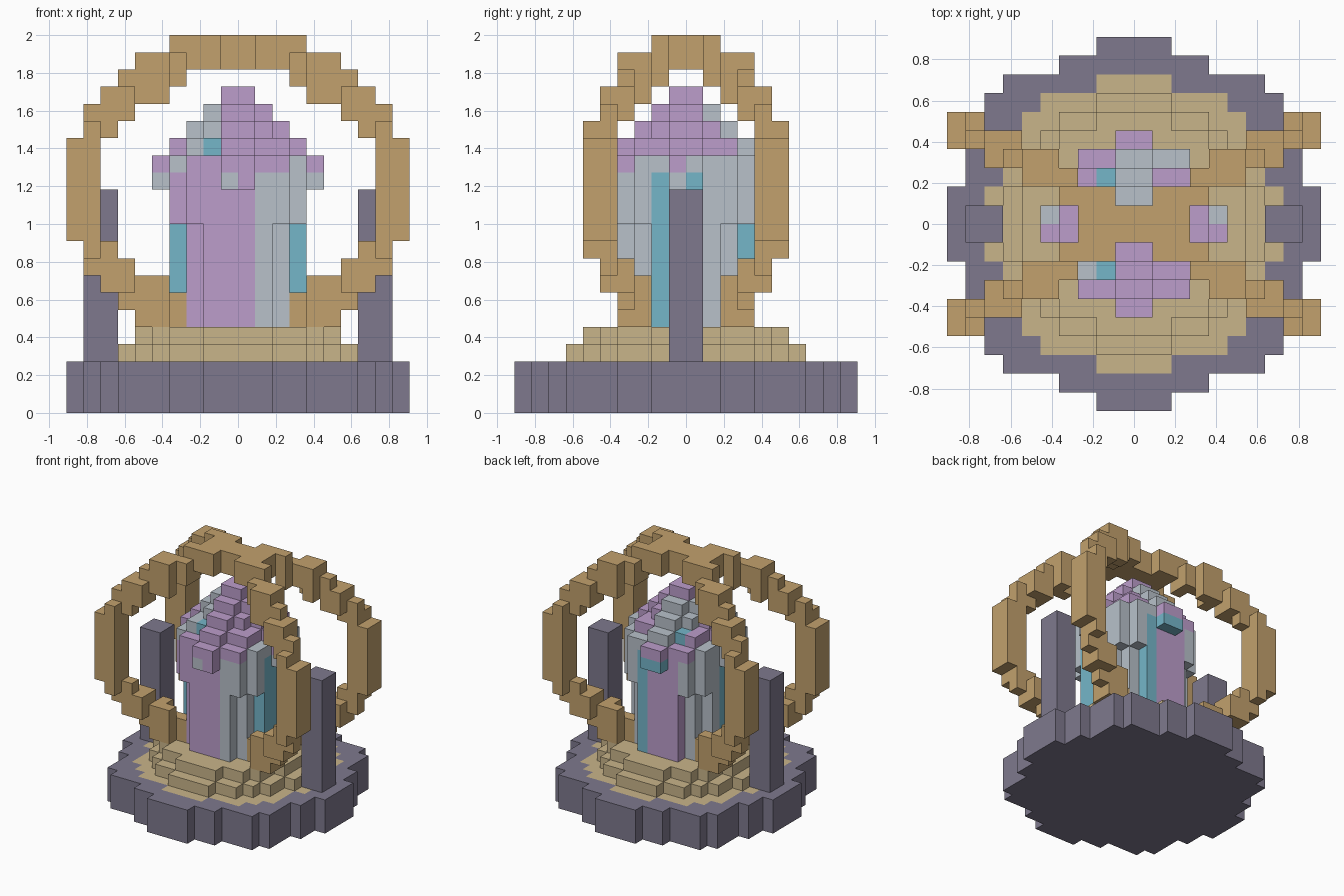
import bpy, bmesh, math
from mathutils import Vector

cube = bpy.data.objects.get("Cube")
if cube:
    bpy.data.objects.remove(cube)

U = 2 / 22  # edge of one block


def material(name, rgb):
    lin = [((c / 255 + 0.055) / 1.055) ** 2.4 for c in rgb] + [1]
    m = bpy.data.materials.new(name)
    m.use_nodes = True
    m.diffuse_color = lin
    m.node_tree.nodes["Principled BSDF"].inputs["Base Color"].default_value = lin
    return m


STONE = material("slate stone", (126, 121, 141))
SAND = material("pale sandstone", (201, 181, 138))
WOOD = material("golden wood", (194, 161, 109))
LILAC = material("lilac crystal", (188, 157, 203))
ICE = material("ice crystal", (184, 193, 202))
CYAN = material("cyan crystal", (117, 182, 201))

AXES = [Vector(v) for v in ((1, 0, 0), (-1, 0, 0), (0, 1, 0), (0, -1, 0), (0, 0, 1), (0, 0, -1))]


def build(name, cells):
    """Skin a dict of block -> material with its outer faces, merged where flat."""
    mats = list(dict.fromkeys(cells.values()))
    bm = bmesh.new()
    for c, mat in cells.items():
        mid = Vector(c) + Vector((0.5, 0.5, 0.5))
        for n in AXES:
            if tuple(int(a + b) for a, b in zip(c, n)) in cells:
                continue
            s = n.yzx
            t = n.cross(s)
            corners = [mid + (n + s * a + t * b) / 2 for a, b in ((-1, -1), (1, -1), (1, 1), (-1, 1))]
            f = bm.faces.new([bm.verts.new(p * U) for p in corners])
            f.material_index = mats.index(mat)
    bmesh.ops.remove_doubles(bm, verts=bm.verts, dist=U / 100)
    bmesh.ops.dissolve_limit(bm, angle_limit=0.01, verts=bm.verts, edges=bm.edges, delimit={'MATERIAL'})
    me = bpy.data.meshes.new(name)
    bm.to_mesh(me)
    bm.free()
    for m in mats:
        me.materials.append(m)
    ob = bpy.data.objects.new(name, me)
    bpy.context.collection.objects.link(ob)


def block(x0, x1, y0, y1, z0, z1):
    return [(x, y, z) for x in range(x0, x1) for y in range(y0, y1) for z in range(z0, z1)]


def disc(r2, z0, z1):
    return [c for c in block(-8, 8, -8, 8, z0, z1) if (c[0] + .5) ** 2 + (c[1] + .5) ** 2 <= r2]


def stepped(widths, z0, z1):
    """Round slab; widths give the half width of each row out from the middle."""
    n = len(widths)
    return [c for c in block(-n, n, -n, n, z0, z1)
            if abs(c[0] + .5) < widths[int(abs(c[1] + .5))]]


# Round stone base with a sandstone inlay flush in its top
base = {c: STONE for c in stepped([10, 10, 9, 9, 8, 8, 8, 7, 4, 2], 0, 3)}
base.update({c: SAND for c in stepped([8, 8, 7, 7, 7, 6, 5, 2], 2, 3)})
build("base", base)

# Two sandstone steps
build("lower_step", {c: SAND for c in disc(45, 3, 4)})
build("upper_step", {c: SAND for c in disc(33, 4, 5)})

# Side pillars
for side, x in (("left", 7), ("right", -9)):
    build(side + "_pillar", {c: STONE for c in block(x, x + 2, -1, 1, 3, 13)})

# Crystal cluster: column, widened shoulder, stepped cap, four studs
crystal = disc(15, 5, 11) + disc(19, 11, 15)
for z, r2 in ((15, 13), (16, 7), (17, 3), (18, 1)):
    crystal += disc(r2, z, z + 1)
for s in (-5, 4):
    crystal += block(s, s + 1, -1, 1, 13, 15) + block(-1, 1, s, s + 1, 13, 15)

# Facet colours around the column, as (end angle, colour)
SECTORS = [(60, ICE), (80, CYAN), (125, LILAC), (170, ICE), (215, CYAN),
           (288, LILAC), (330, ICE), (360, CYAN)]


def crystal_colour(c):
    x, y, z = (v + .5 for v in c)
    if z < 14:
        if y < -4:
            return ICE if x < 0 else LILAC
        if abs(x) > 4:
            return CYAN if y > 0 and x > 0 else ICE
        if y > 4:
            return CYAN
        a = math.degrees(math.atan2(y, x)) % 360
        return next(m for end, m in SECTORS if a <= end)
    if abs(x) > 4:
        return ICE if y > 0 else LILAC
    if 1 < y < 4 and (abs(x) < 1 or (1 < x < 3 and y > 3)):
        return ICE
    if -2 < x < -1:
        if z > 16:
            return ICE
        if 2 < abs(y) < 3:
            return CYAN
    if abs(x) > 3 and abs(y) > 1 or (-3 < x < -2 and y < 0 and z > 15):
        return ICE
    return LILAC


build("crystal", {c: crystal_colour(c) for c in crystal})

# Two crossing upright hoops; inner and outer reach per row away from mid height
REACH = [(9.2, 11.2)] * 3 + [(8.5, 10.3), (7, 9.8), (5.6, 9), (3.3, 7.6), (0, 7), (0, 4)]
COS, SIN = math.cos(math.radians(30)), math.sin(math.radians(30))
solid = set(crystal)
hoops = {}
for c in block(-10, 10, -6, 6, 5, 22):
    x, y, h = abs(c[0] + .5), abs(c[1] + .5), int(abs(c[2] + .5 - 13))
    lo, hi = REACH[h]
    if abs(y * COS - x * SIN) < 0.9 and lo <= x * COS + y * SIN <= hi and c not in solid:
        hoops[c] = WOOD
build("crossed_hoops", hoops)
